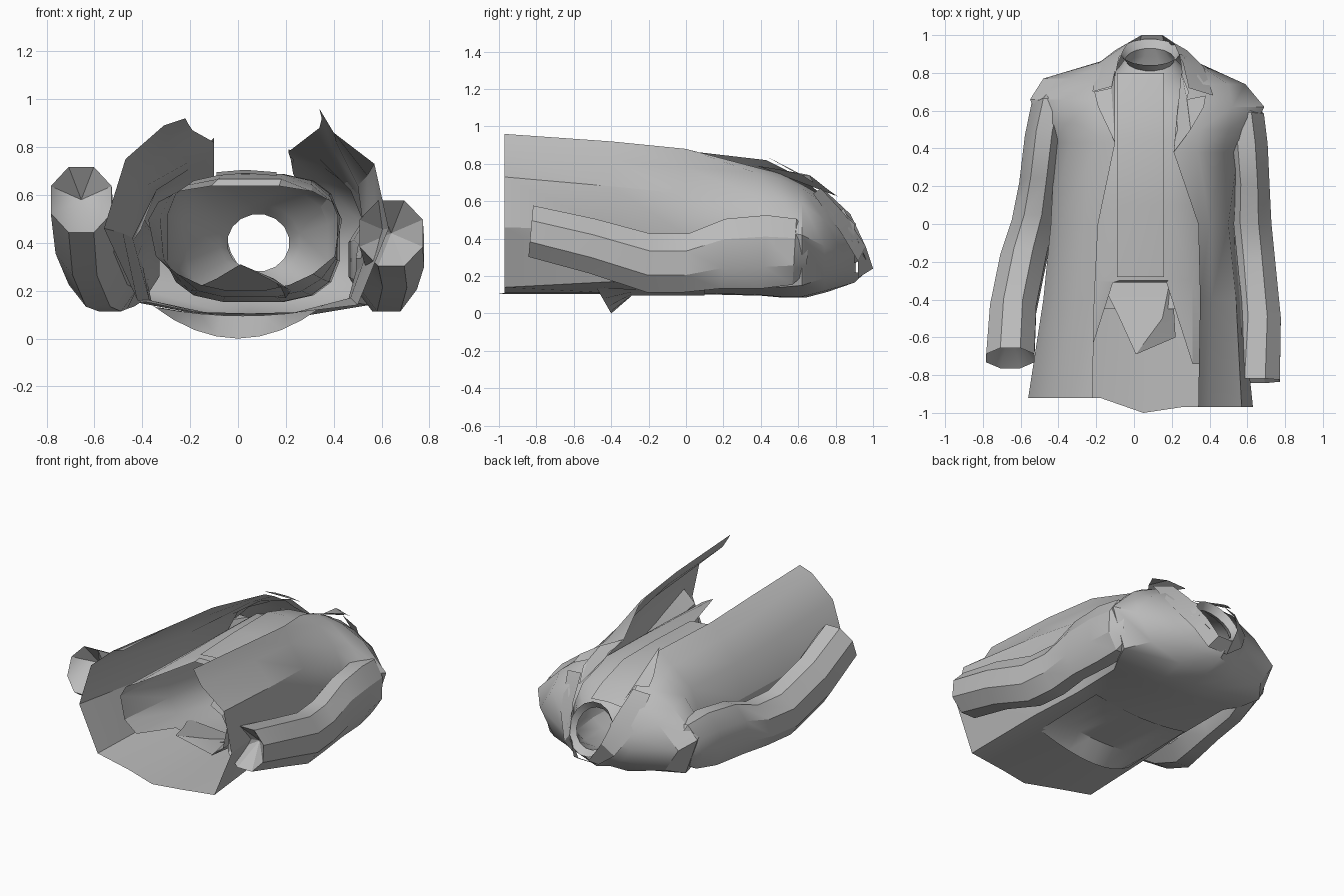
import bpy
import math

cube = bpy.data.objects.get("Cube")
if cube:
    bpy.data.objects.remove(cube, do_unlink=True)

cloth = bpy.data.materials.new("cloth_grey")
cloth.use_nodes = True
GREY = (.5, .5, .5, 1)
cloth.diffuse_color = GREY
cloth.node_tree.nodes["Principled BSDF"].inputs["Base Color"].default_value = GREY


def make_object(name, verts, faces, angle=30):
    mesh = bpy.data.meshes.new(name)
    mesh.from_pydata(verts, [], faces)
    mesh.materials.append(cloth)
    obj = bpy.data.objects.new(name, mesh)
    bpy.context.collection.objects.link(obj)
    bpy.ops.object.select_all(action="DESELECT")
    obj.select_set(True)
    bpy.context.view_layer.objects.active = obj
    bpy.ops.object.mode_set(mode="EDIT")
    bpy.ops.mesh.select_all(action="SELECT")
    bpy.ops.mesh.normals_make_consistent(inside=False)
    bpy.ops.object.mode_set(mode="OBJECT")
    bpy.ops.object.shade_smooth_by_angle(angle=math.radians(angle))


def loft(name, rings, closed=False, extra_verts=(), extra_faces=()):
    """Skin a list of rings that all have the same number of points."""
    count = len(rings[0])
    verts = [point for ring in rings for point in ring]
    faces = []
    for row in range(len(rings) - 1):
        for col in range(count if closed else count - 1):
            nxt = (col + 1) % count
            a, b = row * count, (row + 1) * count
            faces.append((a + col, a + nxt, b + nxt, b + col))
    make_object(name, verts + list(extra_verts), faces + list(extra_faces))


# Jacket body: open sections from the left front edge, round the back, to the right
left_sections = [
    (-.97, [(.34, .96), (.40, .86), (.57, .73), (.63, .46), (.5, .14), (.25, .11)]),
    (-.4, [(.35, .92), (.41, .82), (.54, .68), (.57, .45), (.47, .17), (.24, .11)]),
    (0, [(.34, .88), (.40, .78), (.5, .64), (.53, .42), (.46, .16), (.24, .11)]),
    (.38, [(.21, .78), (.34, .75), (.47, .62), (.55, .42), (.48, .15), (.24, .1)]),
    (.5, [(.22, .75), (.35, .72), (.5, .61), (.63, .44), (.55, .14), (.25, .09)]),
    (.62, [(.23, .69), (.35, .67), (.52, .59), (.69, .42), (.6, .15), (.25, .09)]),
    (.74, [(.26, .62), (.37, .58), (.5, .5), (.59, .36), (.48, .19), (.25, .12)]),
    (.84, [(.25, .53), (.3, .47), (.35, .41), (.37, .32), (.31, .23), (.2, .17)]),
    (.9, [(.24, .48), (.25, .43), (.26, .38), (.25, .33), (.21, .27), (.15, .22)]),
]
right_sections = [
    (-.92, [(-.22, .92), (-.31, .89), (-.47, .75), (-.56, .46), (-.42, .16), (-.18, .11)]),
    (-.4, [(-.21, .9), (-.3, .83), (-.42, .68), (-.48, .44), (-.4, .16), (-.16, .11)]),
    (0, [(-.19, .87), (-.27, .78), (-.38, .64), (-.44, .42), (-.37, .16), (-.14, .11)]),
    (.43, [(-.1, .82), (-.2, .74), (-.34, .62), (-.42, .42), (-.36, .15), (-.1, .1)]),
    (.53, [(-.1, .77), (-.2, .71), (-.36, .61), (-.5, .43), (-.42, .15), (-.1, .09)]),
    (.66, [(-.1, .69), (-.2, .66), (-.37, .58), (-.55, .41), (-.46, .16), (-.1, .09)]),
    (.77, [(-.11, .6), (-.19, .57), (-.33, .5), (-.48, .36), (-.38, .2), (-.1, .12)]),
    (.86, [(-.08, .53), (-.12, .47), (-.17, .41), (-.18, .32), (-.12, .23), (-.03, .17)]),
    (.91, [(-.06, .48), (-.07, .43), (-.09, .38), (-.08, .33), (-.04, .27), (.02, .22)]),
]
body = []
for (yl, left), (yr, right) in zip(left_sections, right_sections):
    middle_y = yl - .03 if yl < -.5 else (yl + yr) / 2 + (.05 if yl > .8 else 0)
    middle_z = min(left[-1][1], right[-1][1]) - .005
    body.append([(x, yl, z) for x, z in left]
                + [(.05, middle_y, middle_z)]
                + [(x, yr, z) for x, z in reversed(right)])
loft("jacket_body", body)


# Sleeves: eight sided tubes set into the shoulder, with a recessed fan in the cuff
def sleeve(name, sections, lean):
    sides = 8
    rings = []
    for x, y, z, rx, rz in sections:
        ring = []
        for i in range(sides):
            a = math.tau * (i + .5) / sides
            ring.append((x + rx * 1.06 * math.cos(a),
                         y + lean * rx * math.sin(a),
                         z + rz * 1.06 * math.sin(a)))
        rings.append(ring)
    x, y, z = sections[-1][:3]
    base = sides * (len(rings) - 1)
    tip = sides * len(rings)
    fan = [(base + i, base + (i + 1) % sides, tip) for i in range(sides)]
    loft(name, rings, True, [(x, y + .15, z)], fan)


sleeve("left_sleeve", [
    (.56, .65, .32, .07, .1), (.575, .58, .33, .115, .18), (.595, .42, .33, .115, .2),
    (.61, .2, .32, .11, .19), (.61, 0, .27, .12, .16), (.63, -.2, .27, .12, .16),
    (.655, -.5, .36, .125, .15), (.64, -.83, .44, .135, .14)], .1)
sleeve("right_sleeve", [
    (-.42, .69, .32, .06, .1), (-.435, .62, .33, .11, .17), (-.475, .45, .33, .105, .2),
    (-.505, .2, .31, .105, .19), (-.535, 0, .27, .115, .16), (-.585, -.18, .29, .125, .16),
    (-.64, -.45, .42, .125, .16), (-.655, -.71, .58, .13, .14)], .45)

# Collar: a folded strip running round the back of the neck
collar_inner = [(.29, .72, .67), (.26, .85, .53), (.21, .96, .36), (.15, 1, .24),
                (.04, 1, .24), (-.03, .96, .36), (-.08, .88, .53), (-.11, .73, .67)]
collar_outer = [(.42, .68, .64), (.37, .83, .43), (.28, .92, .28), (.17, .92, .19),
                (.02, .92, .19), (-.1, .92, .28), (-.19, .85, .43), (-.22, .7, .65)]
loft("jacket_collar", [collar_inner, collar_outer])

# Lapels: flat folded plates with a notch below the collar
make_object("left_lapel",
            [(.25, .8, .63), (.29, .7, .71), (.28, .66, .74), (.38, .68, .7),
             (.37, .62, .74), (.3, .5, .77), (.21, .38, .79)],
            [(0, 1, 2), (2, 3, 4), (2, 4, 5), (0, 2, 5, 6)])
make_object("right_lapel",
            [(-.1, .82, .62), (-.12, .72, .69), (-.21, .7, .7),
             (-.19, .62, .74), (-.1, .43, .84)],
            [(0, 1, 4), (1, 2, 3), (1, 3, 4)])

# Shirt: a tube with a cut away hem, drawn in below, closing into a tilted neck band
shirt_sections = [
    (.03, -.74, .42, .41, 0, .22), (.05, -.3, .42, .38, 0, .25),
    (.06, .1, .42, .36, 0, .27), (.07, .45, .42, .36, 0, .27),
    (.08, .68, .4, .3, -.02, .22), (.09, .82, .41, .17, -.07, .15),
    (.085, .87, .4, .13, -.06, .12), (.085, .91, .41, .16, -.07, .16)]
SIDES = 16
shirt = []
for row, (x, y, z, rx, tilt, rz) in enumerate(shirt_sections):
    taper = max(0, .4 - .2 * row)
    ring = []
    for i in range(SIDES):
        a = math.tau * (i + .5) / SIDES
        c, s = math.cos(a), math.sin(a)
        power = .65 if row < 5 else 1
        width = rx * (1 + taper * min(0, s))
        px = x + width * math.copysign(abs(c) ** power, c)
        pz = z + rz * math.copysign(abs(s) ** power, s)
        py = y + tilt * s
        if row == 0 and s > .9:
            py = -.31
        elif row == 0 and s < -.6:
            py = -.45
        ring.append((px, py, pz))
    shirt.append(ring)
loft("shirt", shirt, True)

# Front placket and the pointed tail below it
loft("shirt_placket", [
    [(-.09, y, z), (.03, y, z + .01), (.16, y, z)]
    for y, z in [(-.28, .68), (.1, .695), (.45, .695), (.68, .625), (.8, .56)]])
make_object("shirt_tail",
            [(-.2, -.25, .2), (.2, -.25, .17), (.22, -.6, .2),
             (.15, -.5, .25), (.01, -.69, .31), (-.09, -.47, .25)],
            [(0, 1, 3, 5), (1, 2, 3), (3, 4, 5), (3, 2, 4)])

# Back flap: a sheet hugging the back whose hem bulges outward
flap = [[], [], []]
for i in range(9):
    t = i / 4 - 1
    bulge = 1 - t * t
    edge_z = .13 - .035 * bulge
    flap[0].append((.03 + .36 * t, .1, edge_z))
    flap[1].append((.02 + .36 * t, -.29, edge_z))
    flap[2].append((.36 * t, -.48 + .08 * bulge, .14 * (1 - bulge)))
loft("back_flap", flap)
